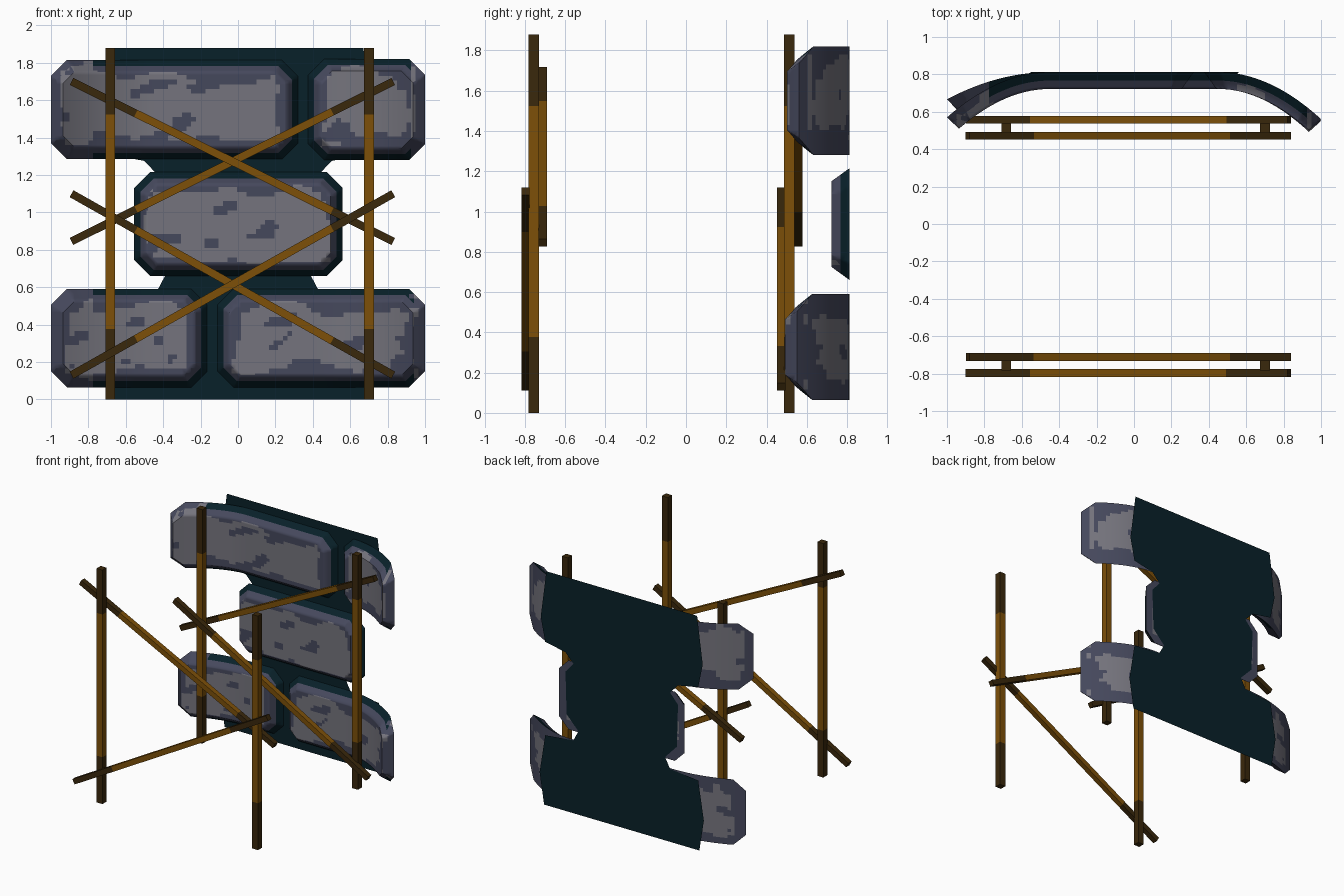
import bpy, bmesh, math
from mathutils import Vector, noise

if "Cube" in bpy.data.objects:
    bpy.data.objects.remove(bpy.data.objects["Cube"])


def material(name, rgb):
    m = bpy.data.materials.new(name)
    m.diffuse_color = (*rgb, 1)
    m.use_nodes = True
    m.node_tree.nodes["Principled BSDF"].inputs["Base Color"].default_value = m.diffuse_color
    return m


STONE = material("light grey stone", (0.178, 0.175, 0.205))
SLATE = material("slate blue stone", (0.060, 0.065, 0.108))
TEAL = material("dark teal", (0.0025, 0.0150, 0.0225))
WOOD = material("brown wood", (0.205, 0.080, 0.0025))
DARK = material("dark wood ends", (0.042, 0.021, 0.0035))


def make_object(name, bm, mats):
    bmesh.ops.recalc_face_normals(bm, faces=bm.faces)
    me = bpy.data.meshes.new(name)
    bm.to_mesh(me)
    bm.free()
    for m in mats:
        me.materials.append(m)
    ob = bpy.data.objects.new(name, me)
    bpy.context.collection.objects.link(ob)
    return ob


def cut(bm, co, no):
    bmesh.ops.bisect_plane(bm, geom=bm.verts[:] + bm.edges[:] + bm.faces[:],
                           plane_co=co, plane_no=no)


# square timber between two points, with darker ends
def beam(name, p0, p1, w):
    p0, p1 = Vector(p0), Vector(p1)
    d = p1 - p0
    u = d.normalized()
    side = Vector((0, 1, 0))
    other = u.cross(side)
    bm = bmesh.new()
    bmesh.ops.create_cube(bm, size=1)
    for v in bm.verts:
        c = v.co.copy()
        v.co = (p0 + p1) / 2 + d * c.z + side * (c.y * w) + other * (c.x * w)
    for f in (0.2, 0.81):
        cut(bm, p0 + d * f, u)
    for f in bm.faces:
        t = (f.calc_center_median() - p0).dot(u) / d.length
        f.material_index = 0 if 0.2 < t < 0.81 else 1
    make_object(name, bm, [WOOD, DARK])


# two post frames, each with two crossed braces
for tag, y in (("front", -0.757), ("rear", 0.512)):
    for sname, x in (("left", -0.683), ("right", 0.70)):
        beam(f"{tag}_{sname}_post", (x, y, 0), (x, y, 1.88), 0.052)
    up, low = (1.70, 0.845), (0.13, 1.10)
    if tag == "rear":
        up, low = up[::-1], low[::-1]
    beam(f"{tag}_lower_brace", (-0.89, y - 0.04, low[0]), (0.83, y - 0.04, low[1]), 0.042)
    beam(f"{tag}_upper_brace", (-0.89, y + 0.045, up[0]), (0.83, y + 0.045, up[1]), 0.042)


def octagon(x0, x1, z0, z1, c):
    return [(x0 + c, z0), (x1 - c, z0), (x1, z0 + c), (x1, z1 - c),
            (x1 - c, z1), (x0 + c, z1), (x0, z1 - c), (x0, z0 + c)]


# chamfered stone slab, mottled and bent forwards at its outer ends
def slab(name, x0, x1, z0, z1, bend_left, bend_right, inset=0.065, depth=0.09):
    bm = bmesh.new()
    back = [bm.verts.new((x, 0, z)) for x, z in octagon(x0, x1, z0, z1, 0.085)]
    front = [bm.verts.new((x, -depth, z)) for x, z in
             octagon(x0 + inset, x1 - inset, z0 + inset, z1 - inset, 0.06)]
    bm.faces.new(back)
    bm.faces.new(front)
    for i in range(8):
        j = (i + 1) % 8
        bm.faces.new((back[i], back[j], front[j], front[i]))
    step = 0.025
    cut(bm, (0, -depth * 0.5, 0), (0, 1, 0))
    for i in range(1, int((x1 - x0) / step) + 1):
        cut(bm, (x0 + i * step, 0, 0), (1, 0, 0))
    for i in range(1, int((z1 - z0) / step) + 1):
        cut(bm, (0, 0, z0 + i * step), (0, 0, 1))
    # colours: teal rim, slate border and spots, light centre
    for f in bm.faces:
        c = f.calc_center_median()
        edge = min(c.x - x0, x1 - c.x, c.z - z0, z1 - c.z)
        n1 = noise.noise(Vector((c.x * 4, 3.7, c.z * 4)))
        n2 = noise.noise(Vector((c.x * 7 - c.z * 3, 8.2, c.z * 11)))
        end = c.x < -0.78 or c.x > 0.93
        if -depth * 0.5 < c.y < -0.001 and not end:
            f.material_index = 2
        elif edge < (0.05 if end else 0.10) + 0.09 * n1 or n2 > 0.38:
            f.material_index = 1
    # bend, keeping the thickness along the curve
    for v in bm.verts:
        k = bend_left if v.co.x < 0 else bend_right
        s = max(0.0, abs(v.co.x) - 0.45)
        v.co.y = 0.812 - k * s * s + v.co.y * math.sqrt(1 + (2 * k * s) ** 2)
    ob = make_object(name, bm, [STONE, SLATE, TEAL])
    bpy.ops.object.select_all(action='DESELECT')
    ob.select_set(True)
    bpy.context.view_layer.objects.active = ob
    bpy.ops.object.shade_smooth_by_angle(angle=math.radians(58))


slab("upper_left_stone", -1.0, 0.32, 1.285, 1.815, 0.80, 0)
slab("upper_right_stone", 0.375, 1.0, 1.28, 1.82, 0, 0.83)
slab("middle_stone", -0.555, 0.56, 0.66, 1.215, 0, 0)
slab("lower_left_stone", -1.0, -0.165, 0.065, 0.59, 0.48, 0)
slab("lower_right_stone", -0.11, 1.0, 0.065, 0.59, 0, 0.86)

# flat backing sheet behind the stones
half = [(0.67, 1.88), (0.72, 1.5), (0.68, 1.31), (0.50, 1.275), (0.43, 1.2), (0.50, 1.12),
        (0.49, 0.78), (0.385, 0.67), (0.43, 0.585), (0.68, 0.56), (0.73, 0.25), (0.69, 0.0)]
bm = bmesh.new()
L = [bm.verts.new((-x, 0.816, z)) for x, z in half]
R = [bm.verts.new((x, 0.816, z)) for x, z in half]
for i in range(len(half) - 1):
    bm.faces.new((L[i], L[i + 1], R[i + 1], R[i]))
make_object("backing_sheet", bm, [TEAL])
